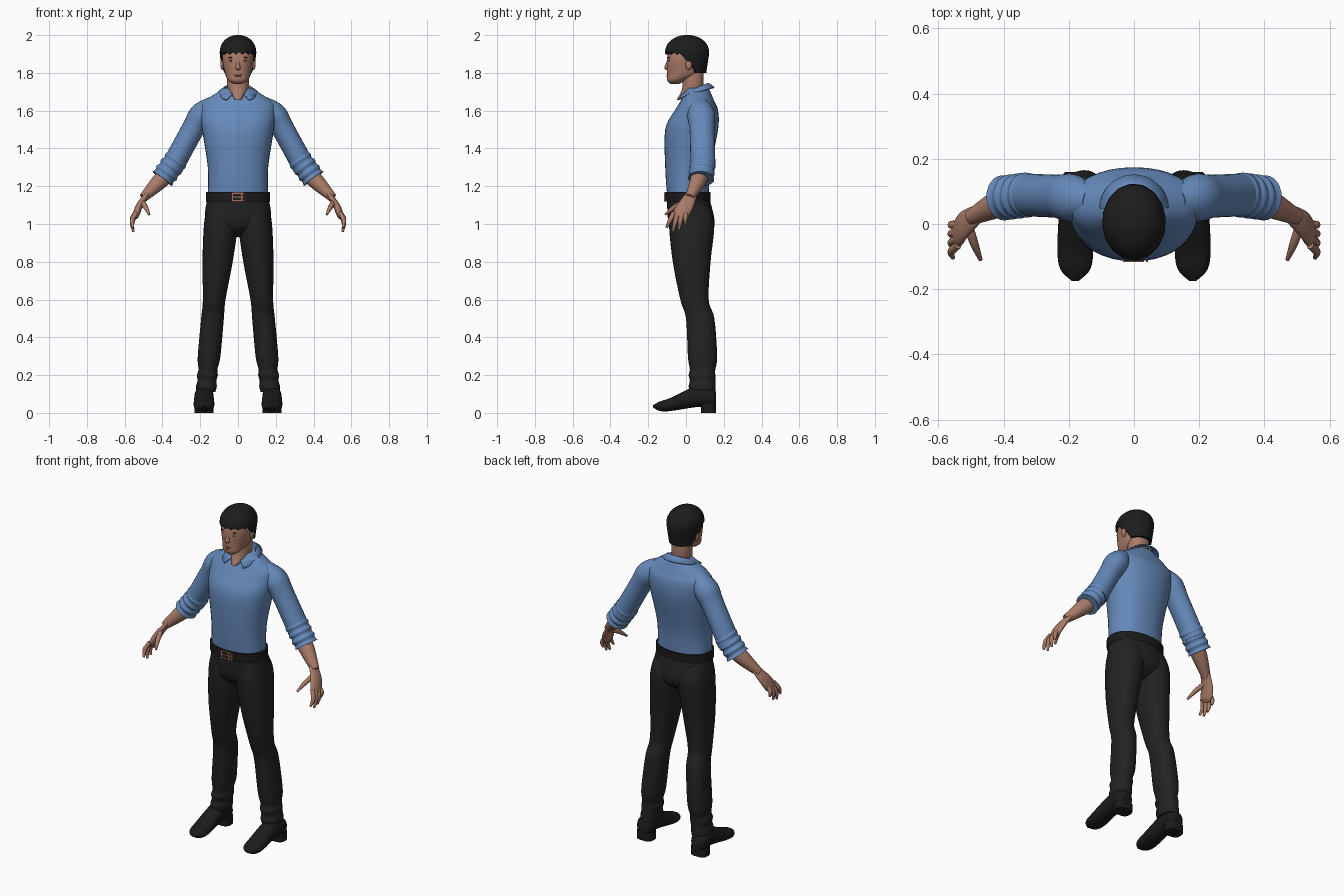
import bpy, bmesh, math
from mathutils import Vector, Matrix

cube = bpy.data.objects.get("Cube")
if cube:
    bpy.data.objects.remove(cube, do_unlink=True)


def material(name, red, green, blue):
    mat = bpy.data.materials.new(name)
    mat.use_nodes = True
    mat.diffuse_color = (red, green, blue, 1)
    shader = next(node for node in mat.node_tree.nodes if node.type == 'BSDF_PRINCIPLED')
    shader.inputs["Base Color"].default_value = mat.diffuse_color
    shader.inputs["Roughness"].default_value = .8
    return mat


SKIN = material("skin", .4, .2, .14)
SHIRT = material("blue shirt", .13, .25, .49)
TROUSER = material("black trousers", .016, .016, .016)
HAIR = material("black hair", .012, .012, .012)
LEATHER = material("black leather", .011, .011, .011)
COPPER = material("copper buckle", .42, .17, .1)
LIP = material("lips", .3, .12, .09)
WHITE = material("eye white", .5, .47, .45)
RIGHTWARD, DEPTH, UP = Vector((1, 0, 0)), Vector((0, 1, 0)), Vector((0, 0, 1))


def finish(name, bm, mat, angle=50):
    bmesh.ops.recalc_face_normals(bm, faces=bm.faces)
    mesh = bpy.data.meshes.new(name)
    bm.to_mesh(mesh)
    bm.free()
    mesh.materials.append(mat)
    obj = bpy.data.objects.new(name, mesh)
    bpy.context.scene.collection.objects.link(obj)
    bpy.ops.object.select_all(action='DESELECT')
    obj.select_set(True)
    bpy.context.view_layer.objects.active = obj
    bpy.ops.object.shade_smooth_by_angle(angle=math.radians(angle))
    return obj


def skin_rings(name, rings, mat, side=1):
    # Bridges closed rings of points and caps both ends
    bm = bmesh.new()
    rows = [[bm.verts.new((side * p.x, p.y, p.z)) for p in ring] for ring in rings]
    for lower, upper in zip(rows, rows[1:]):
        for i in range(len(lower)):
            bm.faces.new((lower[i - 1], lower[i], upper[i], upper[i - 1]))
    bm.faces.new(rows[0])
    bm.faces.new(rows[-1])
    return finish(name, bm, mat)


def oval(centre, across, along, power, sides):
    points = []
    for i in range(sides):
        angle = math.tau * i / sides
        c, s = [math.copysign(abs(w) ** (2 / power), w) for w in (math.cos(angle), math.sin(angle))]
        points.append(centre + across * c + along * s)
    return points


def spline(keys, steps=5):
    # Catmull-Rom samples through the section keys
    padded = [Vector(key) for key in (keys[0], *keys, keys[-1])]
    samples = []
    for a, b, c, d in zip(padded, padded[1:], padded[2:], padded[3:]):
        for n in range(steps):
            t = n / steps
            bend = (2 * a - 5 * b + 4 * c - d) + t * (3 * (b - c) + d - a)
            samples.append(b + t * (c - a + t * bend) / 2)
    return samples + [padded[-1]]


def profile(name, keys, mat, side=1, axis=UP, offset=lambda height: 0, power=2.2):
    # keys: position on the axis, half width, low edge, high edge
    cross = DEPTH if axis is UP else UP
    rings = []
    for place, half, low, high in spline(keys):
        centre = axis * place + cross * (low + high) / 2 + RIGHTWARD * offset(place)
        rings.append(oval(centre, RIGHTWARD * half, cross * (high - low) / 2, power, 36))
    return skin_rings(name, rings, mat, side)


def tube(name, keys, mat, side=1, ref=DEPTH, ratio=1, sides=24):
    # keys: x, y, z, radius; the ratio widens the section along ref
    path = spline(keys)
    rings = []
    for i, key in enumerate(path):
        ahead, behind = path[min(i + 1, len(path) - 1)], path[max(i - 1, 0)]
        run = (ahead - behind).xyz.normalized()
        along = (ref - run * ref.dot(run)).normalized()
        rings.append(oval(key.xyz, along.cross(run) * key.w, along * key.w * ratio, 2, sides))
    return skin_rings(name, rings, mat, side)


def ball(name, loc, size, mat):
    bm = bmesh.new()
    bmesh.ops.create_uvsphere(bm, u_segments=16, v_segments=10, radius=1)
    bm.transform(Matrix.Translation(loc) @ Matrix.Diagonal((*size, 1)))
    return finish(name, bm, mat)


def box(name, loc, size, mat):
    bm = bmesh.new()
    bmesh.ops.create_cube(bm, size=1)
    bm.transform(Matrix.Translation(loc) @ Matrix.Diagonal((*size, 1)))
    return finish(name, bm, mat, 30)


def ramp(value, start, end):
    return min(1, max(0, (value - start) / (end - start)))


# Shirt body, belt and trouser seat
profile("shirt_body", [(1.15, .16, -.1, .12), (1.3, .16, -.11, .13), (1.5, .19, -.11, .17),
                       (1.6, .2, -.06, .17), (1.65, .18, -.03, .15), (1.72, .07, 0, .12)], SHIRT)
profile("belt", [(1.12, .17, -.11, .13), (1.17, .17, -.11, .13)], LEATHER)
profile("trouser_seat", [(1.15, .16, -.1, .12), (1, .17, -.09, .15), (.93, .05, -.02, .08)], TROUSER)

# Belt buckle
BUCKLE = Vector((0, -.112, 1.143))
for label, x in (("right", -.03), ("left", .02), ("keeper", .04)):
    box(f"buckle_{label}_bar", BUCKLE + RIGHTWARD * x, (.007, .009, .046), COPPER)
for label, z in (("lower", -.02), ("middle", 0), ("upper", .02)):
    box(f"buckle_{label}_bar", BUCKLE + UP * z, (.06, .008, .006), COPPER)

# Collar: a folded band open at the front, with pointed tips
bm = bmesh.new()
rows = []
COLUMNS, GAP = 32, .4
for i in range(COLUMNS + 1):
    part = i / COLUMNS
    angle = GAP + part * (math.tau - 2 * GAP) - math.pi / 2
    c, s = math.cos(angle), math.sin(angle)
    tip = max(0, 1 - 8 * min(part, 1 - part))
    neck = Vector((.07 * c, .047 + .065 * s, 1.705 + .03 * s))
    fold = neck + Vector((.005 * c, .007 * s, .01))
    edge = Vector((.104 * c * (1 + tip / 2), .05 + .1 * s, 1.696 + .026 * s - .016 * tip))
    rows.append([bm.verts.new(p) for p in (neck, fold, edge)])
for a, b in zip(rows, rows[1:]):
    for k in range(2):
        bm.faces.new((a[k], a[k + 1], b[k + 1], b[k]))
collar = finish("shirt_collar", bm, SHIRT)
solid = collar.modifiers.new("thickness", 'SOLIDIFY')
solid.thickness, solid.offset = .006, 0

# Neck, head and face
profile("neck", [(1.66, .02, -.05, .04), (1.72, .055, -.02, .09), (1.85, .055, -.02, .09)], SKIN)
profile("head", [(1.74, .02, -.08, -.04), (1.76, .05, -.1, 0), (1.8, .07, -.1, .08),
                 (1.88, .083, -.1, .1), (1.95, .07, -.08, .09)], SKIN)
tube("nose", [(0, -.09, 1.87, .008), (0, -.1, 1.84, .01), (0, -.1, 1.83, .015),
              (0, -.09, 1.82, .01)], SKIN, sides=16)
ball("upper_lip", (0, -.095, 1.789), (.023, .008, .004), LIP)
ball("lower_lip", (0, -.095, 1.781), (.019, .009, .005), LIP)

# Hair cap with a jagged fringe and a low nape
COLUMNS, LEVELS, BROW = 48, 14, 1.905
rings = []
for level in range(-1, LEVELS + 1):
    t = max(level, 0) / LEVELS
    ring = []
    for i in range(COLUMNS):
        angle = math.tau * i / COLUMNS
        c, s = math.cos(angle), math.sin(angle)
        jag = math.sin(2.1 * i)
        low = BROW - .045 * ramp(s, -.35, 0) - .06 * ramp(s, .1, .5) + .007 * jag * ramp(-s, .2, .4)
        z = low + (2 - low) * math.sin(t * math.pi / 2)
        rise = max(0, (z - BROW) / (2.001 - BROW))
        reach = (1 - rise ** 2.2) ** .5 - 1.3 * max(0, BROW - z)
        reach *= (1 + .012 * jag * (1 - t)) * (.8 if level < 0 else 1)
        ring.append(Vector((.097 * reach * c, .006 + .117 * reach * s, z)))
    rings.append(ring)
skin_rings("hair", rings, HAIR)

for label, side in (("left", 1), ("right", -1)):
    # Eyes, brows and ears
    eye = Vector((.034 * side, -.087, 1.863))
    ball(f"{label}_eye", eye, (.013, .007, .005), WHITE)
    ball(f"{label}_iris", eye - DEPTH * .005, (.005, .003, .005), HAIR)
    ball(f"{label}_eyelid", eye + UP * .006, (.015, .009, .003), SKIN)
    ball(f"{label}_eyebrow", eye + UP * .018, (.018, .008, .003), HAIR)
    ball(f"{label}_ear", (.084 * side, .014, 1.846), (.009, .017, .03), SKIN)

    # Sleeve and rolled cuff
    tube(f"{label}_sleeve", [(.13, .07, 1.64, .04), (.19, .08, 1.58, .066), (.24, .085, 1.5, .06),
                             (.35, .09, 1.3, .06)], SHIRT, side, ratio=1.1)
    top, end, folds = Vector((.32, .09, 1.35)), Vector((.4, .08, 1.24)), 7
    tube(f"{label}_cuff", [(*top.lerp(end, i / folds), .058 + .007 * (i % 2)) for i in range(folds + 1)],
         SHIRT, side, ratio=1.07)

    # Forearm, palm and fingers
    tube(f"{label}_forearm", [(.37, .08, 1.27, .045), (.42, .06, 1.22, .042), (.5, .02, 1.14, .024)],
         SKIN, side)
    tube(f"{label}_palm", [(.48, .03, 1.16, .013), (.52, 0, 1.1, .018), (.54, -.03, 1.05, .018),
                           (.55, -.04, 1.03, .01)], SKIN, side, ratio=2.3)
    for i, (finger, length) in enumerate((("index", .08), ("middle", .1), ("ring", .09), ("little", .06))):
        y, z = .021 * i - .065, 1.06
        tube(f"{label}_{finger}_finger", [(.54, y, z, .012), (.56, 1.3 * y, z - length / 2, .012),
                                          (.555, 1.6 * y, z - length, .006)], SKIN, side, sides=12)
    tube(f"{label}_thumb", [(.51, 0, 1.12, .015), (.49, -.06, 1.09, .013), (.47, -.11, 1.05, .006)],
         SKIN, side, ref=UP, sides=12)

    # Trouser leg with a crumpled hem
    hem = [(.23 - .03 * i, .05 + .005 * (i % 2), .02 - .006 * (i % 2), .155) for i in range(5)]
    profile(f"{label}_trouser_leg", [(1.1, .08, -.08, .12), (1, .09, -.09, .15), (.8, .08, -.07, .13),
                                     (.6, .06, -.03, .12), (.5, .06, 0, .15), (.3, .06, .01, .165), *hem],
            TROUSER, side, offset=lambda z: .18 - .09 * z)

    # Shoe and heel
    profile(f"{label}_shoe", [(.16, .03, .04, .11), (.13, .05, .03, .13), (.05, .05, .03, .14),
                              (-.08, .055, .01, .08), (-.14, .045, .01, .06), (-.175, .01, .03, .04)],
            LEATHER, side, axis=DEPTH, offset=lambda y: .18)
    profile(f"{label}_heel", [(0, .05, .08, .16), (.05, .05, .08, .16)], LEATHER, side,
            offset=lambda z: .18, power=3)
